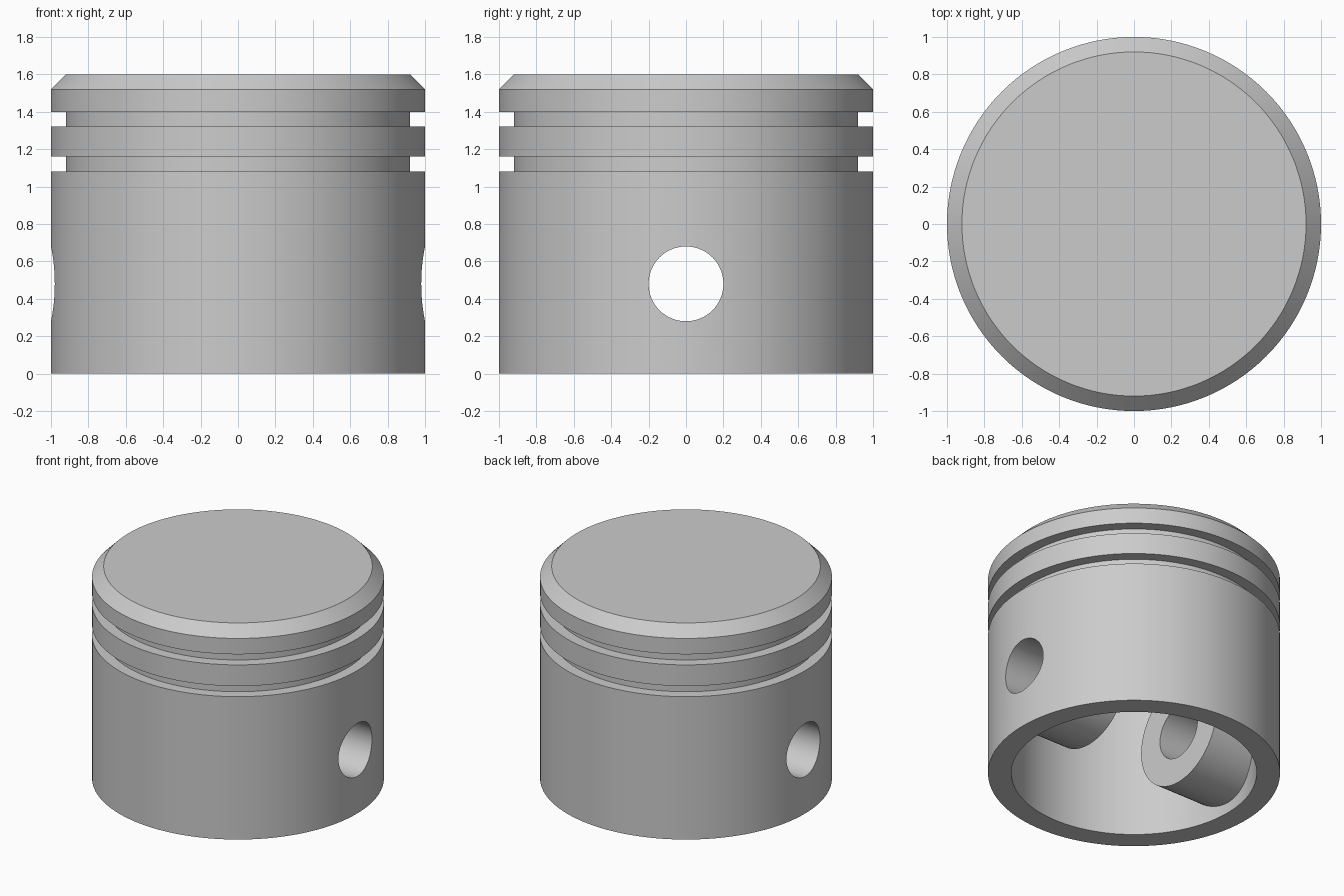
import bpy, bmesh, math
from mathutils import Matrix

cube = bpy.data.objects.get("Cube")
if cube:
    bpy.data.objects.remove(cube, do_unlink=True)

PIN_Z = 0.48      # height of the pin axis
SEGMENTS = 128

metal = bpy.data.materials.new("grey metal")
colour = (0.6, 0.6, 0.6, 1)
metal.diffuse_color = colour
metal.use_nodes = True
metal.node_tree.nodes["Principled BSDF"].inputs["Base Color"].default_value = colour


def make_object(name, bm):
    bmesh.ops.recalc_face_normals(bm, faces=bm.faces)
    mesh = bpy.data.meshes.new(name)
    bm.to_mesh(mesh)
    bm.free()
    mesh.materials.append(metal)
    obj = bpy.data.objects.new(name, mesh)
    bpy.context.collection.objects.link(obj)
    return obj


def lathe(name, profile):
    """Revolve an (r, z) profile that starts and ends on the z axis."""
    bm = bmesh.new()
    verts = [bm.verts.new((r, 0, z)) for r, z in profile]
    edges = [bm.edges.new(pair) for pair in zip(verts, verts[1:])]
    bmesh.ops.spin(bm, geom=verts + edges, cent=(0, 0, 0), axis=(0, 0, 1),
                   angle=math.tau, steps=SEGMENTS, use_merge=True)
    bmesh.ops.remove_doubles(bm, verts=bm.verts, dist=1e-5)
    return make_object(name, bm)


def pin_cylinder(name, radius, x0, x1, segments):
    """Cylinder along x on the pin axis."""
    bm = bmesh.new()
    place = (Matrix.Translation(((x0 + x1) / 2, 0, PIN_Z))
             @ Matrix.Rotation(math.pi / 2, 4, 'Y'))
    bmesh.ops.create_cone(bm, cap_ends=True, segments=segments, radius1=radius,
                          radius2=radius, depth=x1 - x0, matrix=place)
    return make_object(name, bm)


def combine(target, tool, operation):
    """Apply a boolean and remove the helper."""
    tool.hide_render = True
    mod = target.modifiers.new(operation.lower(), 'BOOLEAN')
    mod.operation = operation
    mod.solver = 'EXACT'
    mod.object = tool
    bpy.ops.object.select_all(action='DESELECT')
    bpy.context.view_layer.objects.active = target
    target.select_set(True)
    bpy.ops.object.modifier_apply(modifier=mod.name)
    bpy.data.objects.remove(tool, do_unlink=True)


# Hollow body: chamfered crown, two ring grooves, skirt, inner cavity
piston = lathe("piston_body", [
    (0, 1.6), (0.92, 1.6), (1, 1.52),
    (1, 1.4), (0.92, 1.4), (0.92, 1.32), (1, 1.32),
    (1, 1.16), (0.92, 1.16), (0.92, 1.08), (1, 1.08),
    (1, 0), (0.84, 0), (0.84, 1.36), (0, 1.36),
])

# Pin bosses on both inner walls
for side, x0, x1 in (("left", 0.4, 0.88), ("right", -0.88, -0.4)):
    combine(piston, pin_cylinder(side + "_pin_boss", 0.4, x0, x1, 96), 'UNION')

# Pin hole through walls and bosses
combine(piston, pin_cylinder("pin_hole_cutter", 0.2, -1.2, 1.2, 64), 'DIFFERENCE')

piston.select_set(True)
bpy.ops.object.shade_smooth_by_angle(angle=math.radians(30))
